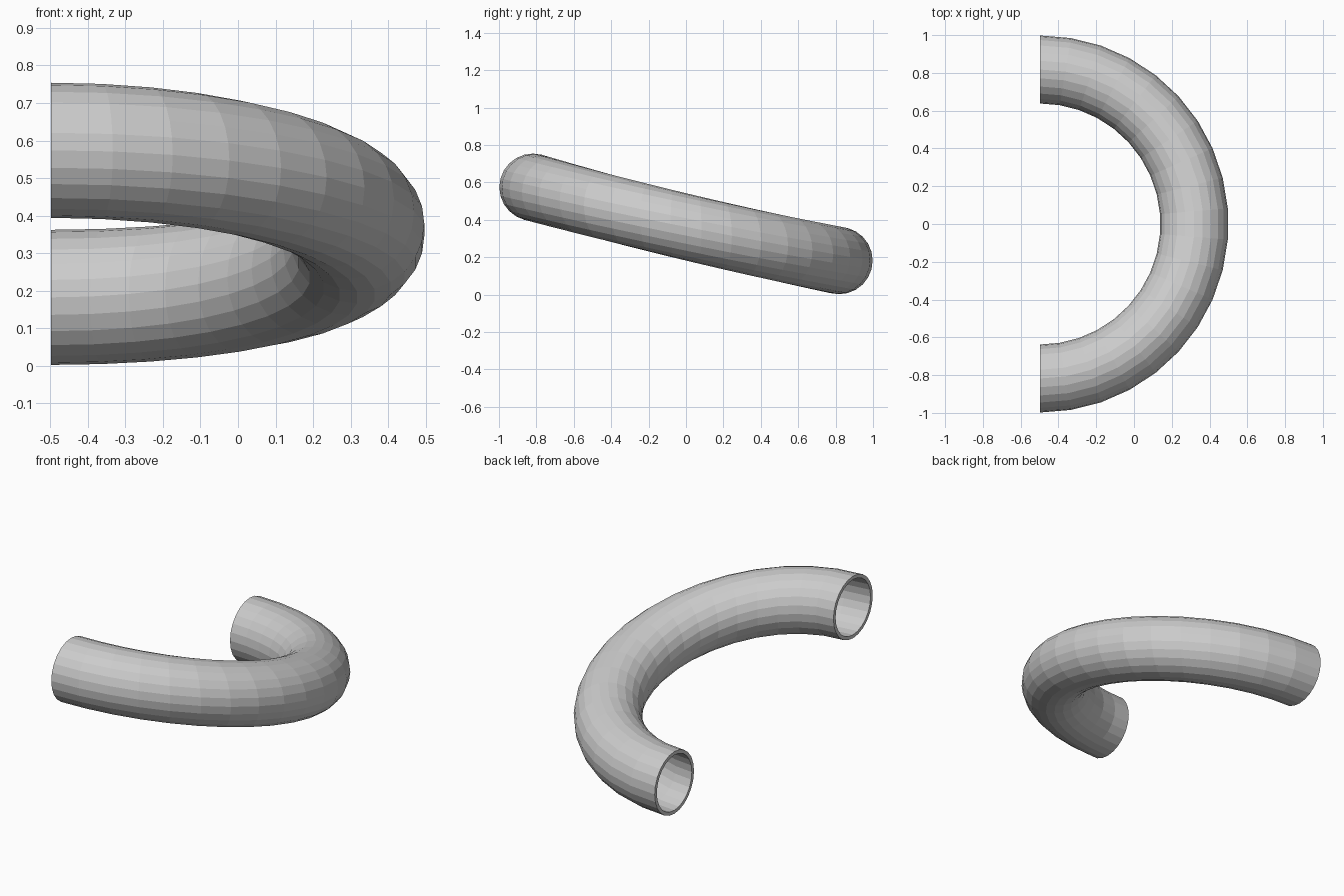
import bpy, bmesh
from math import sin, cos, pi

if "Cube" in bpy.data.objects:
    bpy.data.objects.remove(bpy.data.objects["Cube"])

PATH_SEGS, SIDES = 19, 24
BEND_R, TUBE_R, WALL = 0.818, 0.18, 0.02


def section(bm, angle, radius):
    """One ring of the tube, standing upright across the sloping bend."""
    s = sin(angle)
    z = 0.362 - 0.196 * s + 0.016 * s * s
    ring = []
    for i in range(SIDES):
        t = 2 * pi * i / SIDES
        r = BEND_R + radius * cos(t)
        ring.append(bm.verts.new((r * cos(angle) - 0.498, r * s, z + radius * sin(t))))
    return ring


def bridge(bm, a, b):
    for i in range(SIDES):
        j = (i + 1) % SIDES
        bm.faces.new((a[i], a[j], b[j], b[i]))


bm = bmesh.new()
angles = [-pi / 2 + pi * k / PATH_SEGS for k in range(PATH_SEGS + 1)]

# outer skin, then back through the bore, closed into a loop by the end rims
loop = [section(bm, a, TUBE_R) for a in angles]
loop += [section(bm, a, TUBE_R - WALL) for a in reversed(angles)]
for k in range(len(loop)):
    bridge(bm, loop[k], loop[(k + 1) % len(loop)])
bmesh.ops.recalc_face_normals(bm, faces=bm.faces)

# hollow curved pipe, flat shaded
mesh = bpy.data.meshes.new("curved_pipe")
bm.to_mesh(mesh)
bm.free()
pipe = bpy.data.objects.new("curved_pipe", mesh)
bpy.context.collection.objects.link(pipe)
